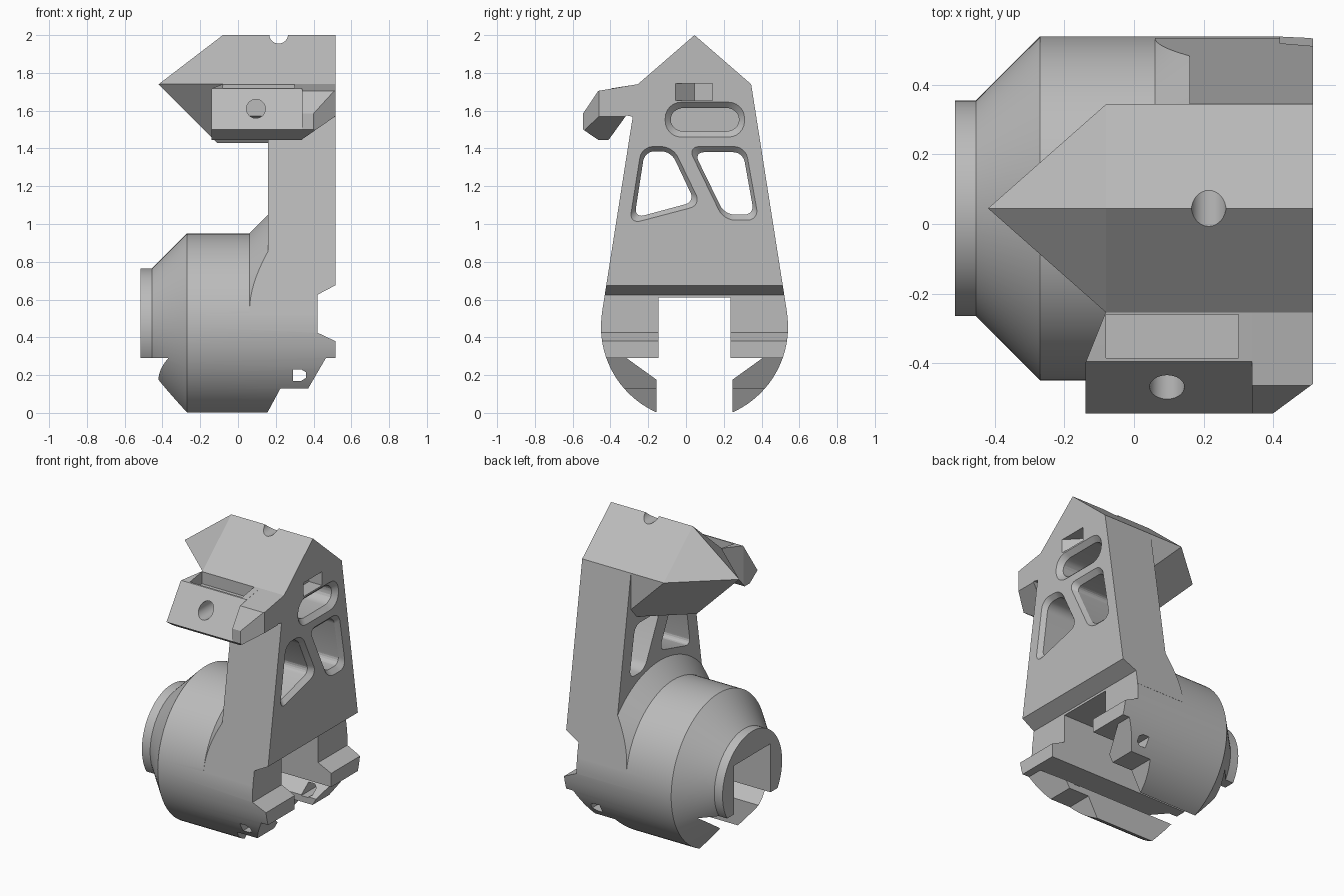
import bpy, bmesh, math
from mathutils import Vector

cube = bpy.data.objects.get("Cube")
if cube:
    bpy.data.objects.remove(cube, do_unlink=True)

grey = bpy.data.materials.new("plain grey")
grey.use_nodes = True
grey.diffuse_color = (0.5, 0.5, 0.5, 1)
grey.node_tree.nodes["Principled BSDF"].inputs["Base Color"].default_value = (0.5, 0.5, 0.5, 1)

CY, CZ = 0.045, 0.455      # drum axis
END = 0.515                # flat side face


def finish(bm, name):
    bmesh.ops.recalc_face_normals(bm, faces=bm.faces)
    me = bpy.data.meshes.new(name)
    bm.to_mesh(me)
    bm.free()
    me.materials.append(grey)
    ob = bpy.data.objects.new(name, me)
    bpy.context.collection.objects.link(ob)
    return ob


def prism(name, pts, axis, a, b):
    """Extrude a 2D outline along x (yz outline), y (xz outline) or z (xy outline)."""
    place = {"x": lambda p, t: (t, p[0], p[1]),
             "y": lambda p, t: (p[0], t, p[1]),
             "z": lambda p, t: (p[0], p[1], t)}[axis]
    bm = bmesh.new()
    lo = [bm.verts.new(place(p, a)) for p in pts]
    hi = [bm.verts.new(place(p, b)) for p in pts]
    bm.faces.new(lo)
    bm.faces.new(hi)
    for i in range(len(pts)):
        j = (i + 1) % len(pts)
        bm.faces.new((lo[i], lo[j], hi[j], hi[i]))
    return finish(bm, name)


def mirrored(half):
    """Outline symmetric about the drum axis plane."""
    return [(CY + y, z) for y, z in half] + [(CY - y, z) for y, z in reversed(half) if y > 0]


def revolve(name, profile, n=96):
    bm = bmesh.new()
    rings = [[bm.verts.new((x, CY + r * math.sin(2 * math.pi * i / n),
                            CZ + r * math.cos(2 * math.pi * i / n))) for i in range(n)]
             for x, r in profile]
    bm.faces.new(rings[0])
    bm.faces.new(rings[-1])
    for p, q in zip(rings, rings[1:]):
        for i in range(n):
            j = (i + 1) % n
            bm.faces.new((p[i], p[j], q[j], q[i]))
    return finish(bm, name)


def cylinder_y(name, x, z, r, y0, y1, n=32):
    pts = [(x + r * math.cos(2 * math.pi * i / n), z + r * math.sin(2 * math.pi * i / n))
           for i in range(n)]
    return prism(name, pts, "y", y0, y1)


def window(name, pts, radius, depth_x, rim=0.03):
    """Rounded cutter with a chamfered rim on the flat side face."""
    bm = bmesh.new()
    bm.faces.new([bm.verts.new((END, y, z)) for y, z in pts])
    bmesh.ops.bevel(bm, geom=bm.verts[:], offset=radius, segments=6,
                    affect='VERTICES', profile=0.5)
    ring = [v.co.copy() for v in bm.faces[:][0].verts]
    bm.free()
    mid = sum(ring, Vector()) / len(ring)
    half = [max(abs(v[k] - mid[k]) for v in ring) for k in (1, 2)]
    sy, sz = (1 - rim / h for h in half)
    bm = bmesh.new()
    loops = []
    for x, s, t in ((END + 0.01, 1, 1), (END, 1, 1), (END - rim, sy, sz), (depth_x, sy, sz)):
        loops.append([bm.verts.new((x, mid.y + (v.y - mid.y) * s, mid.z + (v.z - mid.z) * t))
                      for v in ring])
    bm.faces.new(loops[0])
    bm.faces.new(loops[-1])
    for p, q in zip(loops, loops[1:]):
        for i in range(len(p)):
            j = (i + 1) % len(p)
            bm.faces.new((p[i], p[j], q[j], q[i]))
    return finish(bm, name)


def boolean(ob, other, op):
    m = ob.modifiers.new(op, 'BOOLEAN')
    m.operation, m.object, m.solver = op, other, 'EXACT'
    bpy.context.view_layer.objects.active = ob
    bpy.ops.object.modifier_apply(modifier=m.name)
    bpy.data.objects.remove(other, do_unlink=True)


# Drum with stepped plug end
body = revolve("bracket_body", [(-0.515, 0.31), (-0.455, 0.31), (-0.27, 0.495), (END, 0.495)])

# Tapered upright with gable top
gable = mirrored([(0.49, 0.53), (0.3, 1.74), (0, 2.0)])
column = prism("column", gable, "x", 0.16, END)

# Conical fillet between drum and upright
flare = revolve("flare", [(0.0, 0.48), (0.06, 0.495), (0.16, 0.595), (0.2, 0.595)])
boolean(flare, prism("flare_limit", gable, "x", -0.2, 0.8), 'INTERSECT')

# Overhanging pointed roof
bm = bmesh.new()
for x, y, z in ((-0.42, 0, 1.74), (-0.08, 0, 2), (0.3, 0, 2), (-0.11, 0, 1.43), (0.3, 0, 1.43)):
    bm.verts.new((x, CY + y, z))
for s in (-0.3, 0.3):
    for x, z in ((-0.08, 1.74), (0.3, 1.74), (0.23, 1.43), (0.3, 1.43)):
        bm.verts.new((x, CY + s, z))
bmesh.ops.convex_hull(bm, input=bm.verts[:])
roof = finish(bm, "roof")

# Front hook: plate and side arm sharing the same underside
under = [(-0.464, 1.445), (-0.41, 1.445), (-0.316, 1.575), (-0.2, 1.55), (-0.2, 1.74), (-0.255, 1.74)]
hook = prism("hook", [(-0.395, 1.718), (-0.545, 1.5)] + under, "x", -0.14, 0.34)
boolean(hook, prism("hook_trim", [(-0.08, -0.25), (-0.14, -0.4), (-0.3, -0.4), (-0.3, -0.1), (-0.08, -0.1)],
                    "z", 1.3, 1.9), 'DIFFERENCE')
arm = prism("arm", [(-0.464, 1.705), (-0.545, 1.585), (-0.545, 1.5)] + under, "x", 0.34, END)
boolean(arm, prism("arm_corner", [(0.4, -0.545), (END, -0.46), (0.6, -0.4), (0.6, -0.7), (0.4, -0.7)],
                   "z", 1.3, 1.9), 'DIFFERENCE')
boolean(arm, prism("arm_slope", [(0.335, 1.445), (END, 1.57), (0.6, 1.63), (0.6, 1.3), (0.335, 1.3)],
                   "y", -0.7, -0.29), 'DIFFERENCE')

for part in (column, flare, roof, hook, arm):
    boolean(body, part, 'UNION')

# Lower channel with flared groove
channel = mirrored([(0.2, -0.2), (0.2, 0.175), (0.36, 0.29), (0.19, 0.29), (0.19, 0.61)])
cutters = [
    prism("channel", channel, "x", -0.8, 0.8),
    # Stepped underside and side groove
    prism("under_cut", [(0.155, -0.2), (0.155, 0), (0.225, 0.13), (0.372, 0.13), (0.465, 0.29),
                        (0.7, 0.29), (0.7, -0.2)], "y", -1, 1),
    prism("side_groove", [(END, 0.38), (0.42, 0.425), (0.42, 0.625), (END, 0.675), (0.7, 0.77),
                          (0.7, 0.3)], "y", -1, 1),
    # Cross pin hole
    prism("pin_hole", [(0.29, 0.17), (0.335, 0.17), (0.36, 0.185), (0.36, 0.215), (0.335, 0.23),
                       (0.29, 0.23)], "y", -1, 1),
    # Ridge notch and hook hole
    cylinder_y("ridge_notch", 0.215, 2.005, 0.05, -0.5, 0.6),
    cylinder_y("hook_hole", 0.095, 1.61, 0.05, -0.7, -0.3),
    # Windows and pocket
    window("front_window", [(-0.3, 1.0), (-0.235, 1.41), (-0.07, 1.41), (0.08, 1.1)], 0.06, 0.0),
    window("back_window", [(0.01, 1.41), (0.315, 1.41), (0.385, 1.02), (0.2, 1.02)], 0.06, 0.0),
    window("long_pocket", [(-0.11, 1.46), (-0.11, 1.645), (0.31, 1.645), (0.31, 1.46)], 0.085, 0.3),
    prism("small_notch", [(0.6, -0.055), (END, -0.055), (0.42, 0.045), (0.42, 0.14), (0.6, 0.14)],
          "z", 1.655, 1.745),
    # Recess on top of the hook
    prism("hook_recess", [(-0.08, -0.385), (0.3, -0.385), (0.3, -0.26), (-0.08, -0.26)],
          "z", 1.66, 1.8),
]
for c in cutters:
    boolean(body, c, 'DIFFERENCE')

bpy.ops.object.select_all(action='DESELECT')
body.select_set(True)
bpy.context.view_layer.objects.active = body
bpy.ops.object.shade_smooth_by_angle(angle=math.radians(15))
